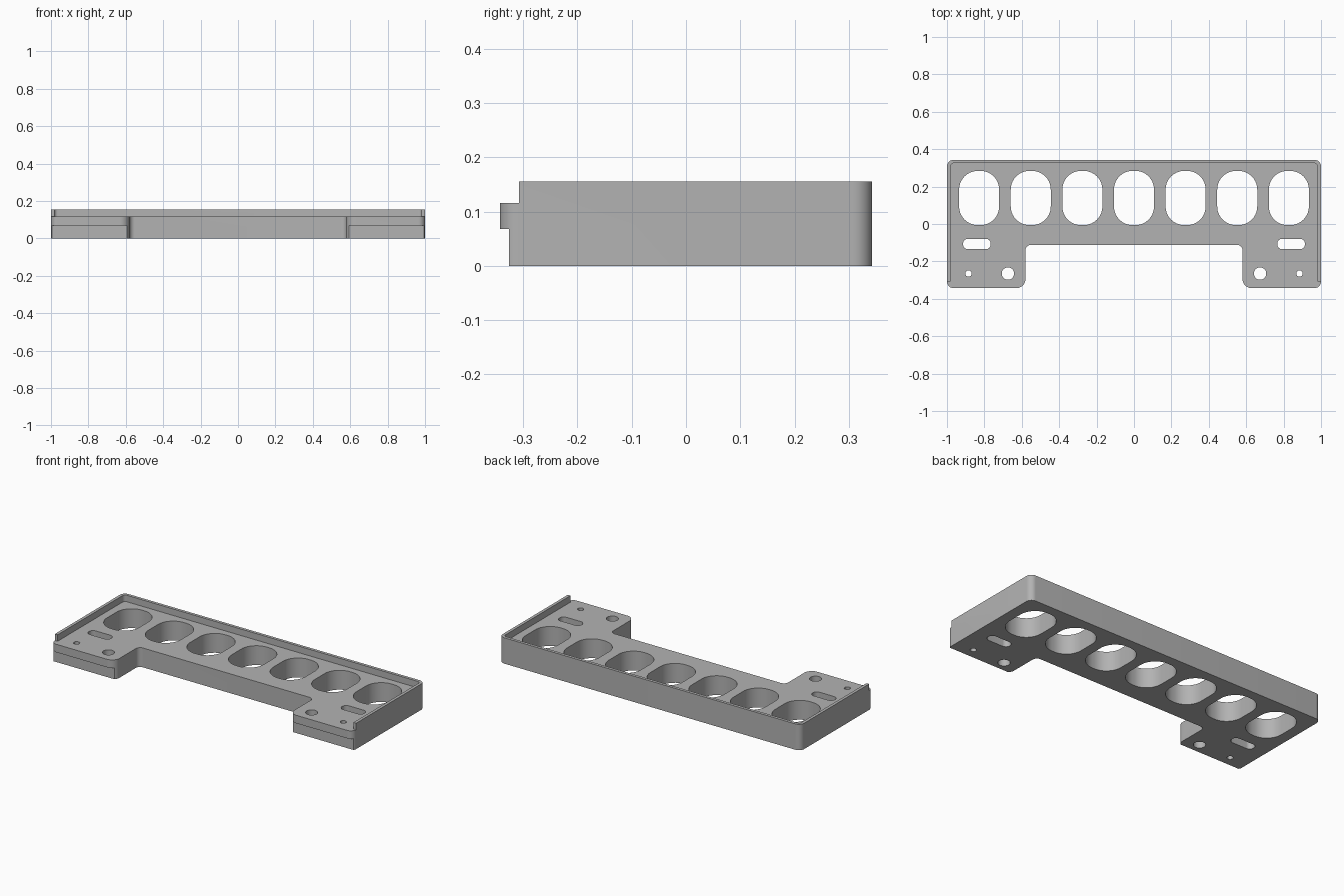
import bpy
import bmesh
from math import cos, sin, tan, pi
from mathutils import Vector

if "Cube" in bpy.data.objects:
    bpy.data.objects.remove(bpy.data.objects["Cube"], do_unlink=True)

HEIGHT, FLOOR, STEP = 0.155, 0.116, 0.068
BACK, FRONT = 0.343, -0.343

grey = bpy.data.materials.new("plain grey")
grey.use_nodes = True
grey.diffuse_color = (0.45, 0.45, 0.45, 1)
grey.node_tree.nodes["Principled BSDF"].inputs["Base Color"].default_value = grey.diffuse_color


def rounded(corners, steps=10):
    """Closed outline from (x, y, radius) corners, each filleted by an arc."""
    out = []
    for i, (x, y, r) in enumerate(corners):
        p = Vector((x, y))
        if r == 0:
            out.append(p)
            continue
        a = (Vector(corners[i - 1][:2]) - p).normalized()
        b = (Vector(corners[(i + 1) % len(corners)][:2]) - p).normalized()
        half = a.angle(b) / 2
        reach = r / tan(half)
        centre = p + (a + b).normalized() * (r / sin(half))
        start, end = p + a * reach - centre, p + b * reach - centre
        sweep = start.angle(end)
        for k in range(steps + 1):
            t = k / steps
            out.append(centre + (start * sin((1 - t) * sweep) + end * sin(t * sweep)) / sin(sweep))
    return out


def box(x0, x1, y0, y1, r=0, steps=10):
    return rounded([(x0, y0, r), (x1, y0, r), (x1, y1, r), (x0, y1, r)], steps)


def circle(x, y, r, n=32):
    return [Vector((x + r * cos(2 * pi * k / n), y + r * sin(2 * pi * k / n))) for k in range(n)]


def extrude(name, outlines, z0, z1):
    """Solid from flat outlines; outlines inside the first become holes."""
    curve = bpy.data.curves.new(name, "CURVE")
    curve.dimensions, curve.fill_mode = "2D", "BOTH"
    curve.extrude = (z1 - z0) / 2
    for pts in outlines:
        spline = curve.splines.new("POLY")
        spline.points.add(len(pts) - 1)
        for sp, p in zip(spline.points, pts):
            sp.co = (p.x, p.y, 0, 1)
        spline.use_cyclic_u = True
    temp = bpy.data.objects.new(name + " profile", curve)
    bpy.context.collection.objects.link(temp)
    mesh = bpy.data.meshes.new_from_object(
        temp.evaluated_get(bpy.context.evaluated_depsgraph_get()))
    bpy.data.objects.remove(temp, do_unlink=True)
    bm = bmesh.new()
    bm.from_mesh(mesh)
    bmesh.ops.translate(bm, verts=bm.verts, vec=(0, 0, (z0 + z1) / 2))
    bmesh.ops.remove_doubles(bm, verts=bm.verts, dist=1e-5)
    bmesh.ops.recalc_face_normals(bm, faces=bm.faces)
    bm.to_mesh(mesh)
    bm.free()
    mesh.materials.clear()
    mesh.materials.append(grey)
    obj = bpy.data.objects.new(name, mesh)
    bpy.context.collection.objects.link(obj)
    return obj


# Body outline: wide bar with two front legs
half = [(0.58, -0.112, 0.028), (0.58, FRONT, 0.05), (1, FRONT, 0.035), (1, BACK, 0.035)]
mirrored = [(-x, y, r) for x, y, r in reversed(half)]
outlines = [rounded(half + mirrored)]

# Seven large openings, then the slot and two round holes on each leg
for i in range(-3, 4):
    x = i * 0.276
    outlines.append(box(x - 0.107, x + 0.107, -0.006, 0.284, 0.1, 14))
for side in (-1, 1):
    x = side * 0.84
    outlines.append(box(x - 0.074, x + 0.074, -0.135, -0.079, 0.0265))
    outlines.append(circle(side * 0.885, -0.265, 0.017))
    outlines.append(circle(side * 0.674, -0.265, 0.033))
body = extrude("tray_body", outlines, 0, HEIGHT)

# Cutters: the pocket leaving the rim, and the step under the leg fronts
pocket_half = [(0.982, BACK - 0.018, 0.018), (0.982, -0.308, 0), (1.1, -0.308, 0), (1.1, -0.5, 0)]
pocket = rounded(pocket_half + [(-x, y, r) for x, y, r in reversed(pocket_half)])
cutters = [extrude("pocket_cutter", [pocket], FLOOR, HEIGHT + 0.1),
           extrude("step_cutter", [box(-1.1, 1.1, -0.5, -0.326)], -0.1, STEP)]
for cutter in cutters:
    cutter.hide_render = True
    mod = body.modifiers.new(cutter.name, "BOOLEAN")
    mod.operation, mod.solver, mod.object = "DIFFERENCE", "EXACT", cutter

bpy.ops.object.select_all(action="DESELECT")
body.select_set(True)
bpy.context.view_layer.objects.active = body
for mod in list(body.modifiers):
    bpy.ops.object.modifier_apply(modifier=mod.name)
for cutter in cutters:
    bpy.data.objects.remove(cutter, do_unlink=True)
bpy.ops.object.shade_smooth_by_angle()
